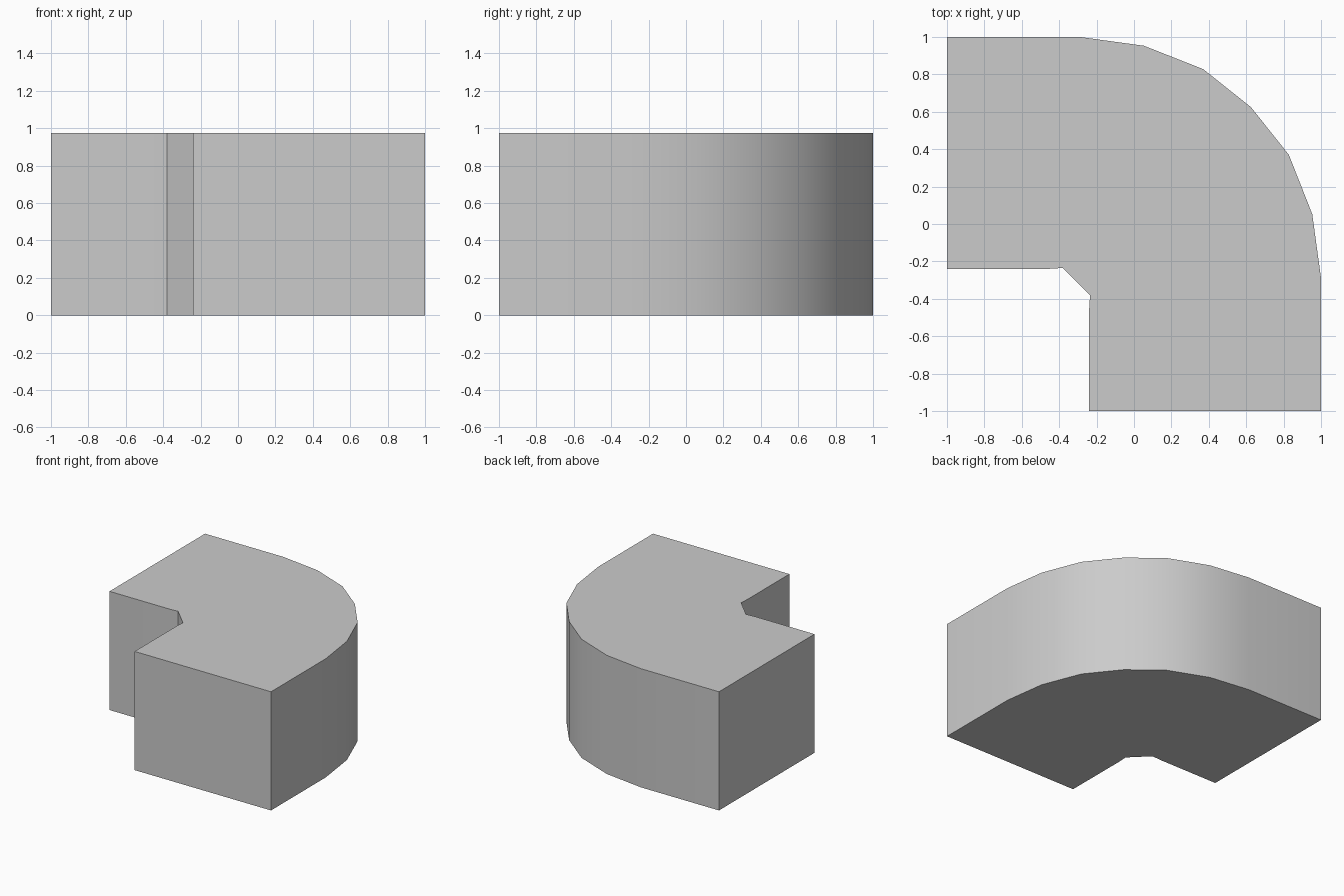
import bpy, bmesh, math

if "Cube" in bpy.data.objects:
    bpy.data.objects.remove(bpy.data.objects["Cube"])

HEIGHT = 0.975

# Half outlines of the bend, up to the diagonal x = y
outer_half = [(-1, 1), (-0.29, 1), (0.053, 0.953), (0.37, 0.828)]
inner_half = [(-1, -0.24), (-0.46, -0.24), (-0.38, -0.235)]


def mirrored(points):
    """Points of the other half, swapped across the diagonal."""
    return [(y, x) for x, y in reversed(points)]


outer = outer_half + [(0.625, 0.625)] + mirrored(outer_half)
inner = inner_half + mirrored(inner_half)
outline = outer + inner[::-1]

# Extrude the outline into the corner block
bm = bmesh.new()
base = bm.faces.new([bm.verts.new((x, y, 0)) for x, y in outline])
top = bmesh.ops.extrude_face_region(bm, geom=[base], use_keep_orig=True)
bmesh.ops.translate(bm, vec=(0, 0, HEIGHT),
                    verts=[v for v in top["geom"] if isinstance(v, bmesh.types.BMVert)])
bmesh.ops.recalc_face_normals(bm, faces=bm.faces)
mesh = bpy.data.meshes.new("corner_block")
bm.to_mesh(mesh)
bm.free()
block = bpy.data.objects.new("corner_block", mesh)
bpy.context.collection.objects.link(block)

# Smooth the curved outer wall, keep the corners sharp
bpy.context.view_layer.objects.active = block
block.select_set(True)
bpy.ops.object.shade_smooth_by_angle(angle=math.radians(30))
